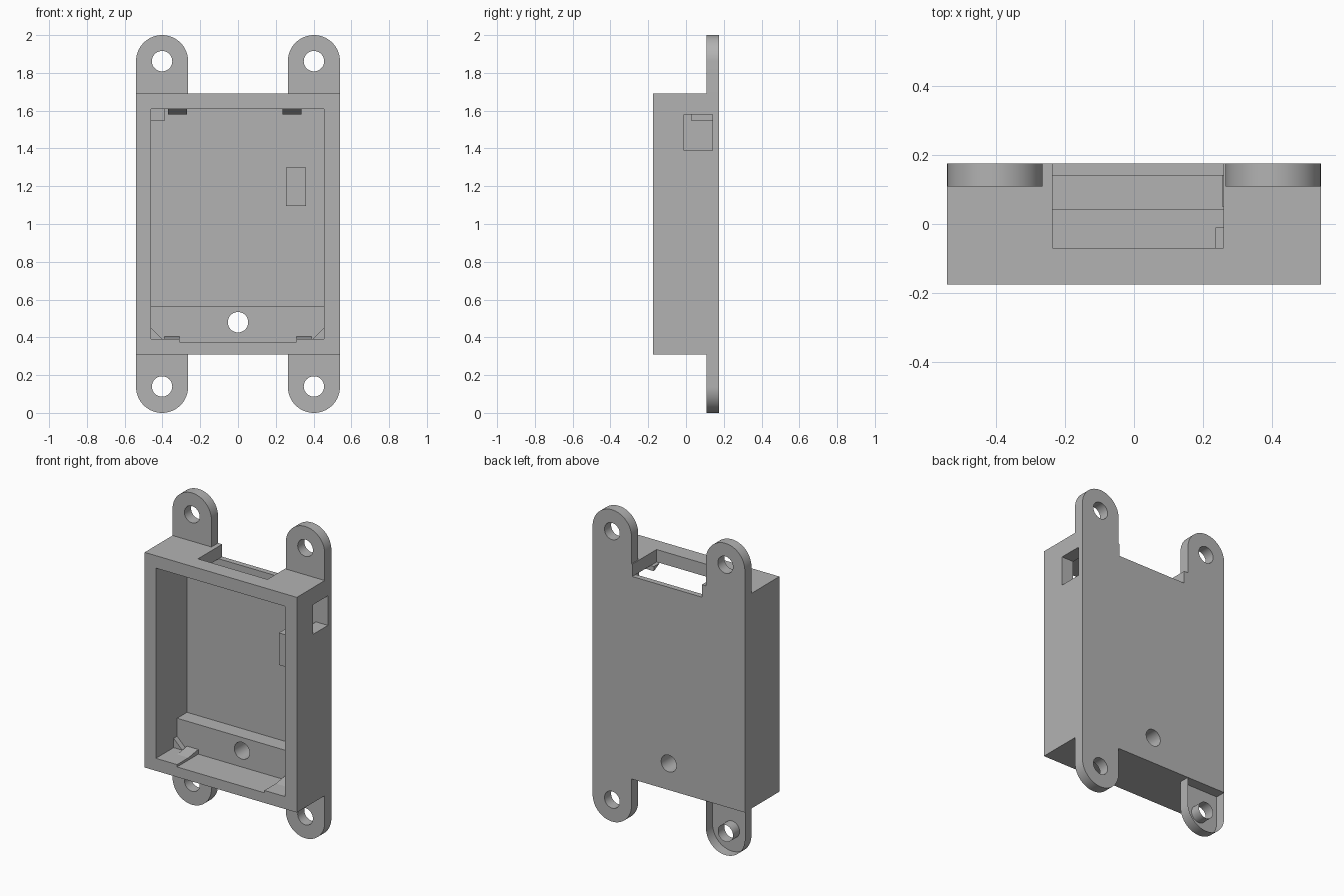
import bpy, bmesh, math
from mathutils import Matrix

cube = bpy.data.objects.get("Cube")
if cube:
    bpy.data.objects.remove(cube, do_unlink=True)

grey = bpy.data.materials.new("plain_grey")
grey.use_nodes = True
COLOUR = (0.45, 0.45, 0.45, 1)
grey.diffuse_color = COLOUR
grey.node_tree.nodes["Principled BSDF"].inputs["Base Color"].default_value = COLOUR


def finish(name, bm):
    bmesh.ops.recalc_face_normals(bm, faces=bm.faces)
    mesh = bpy.data.meshes.new(name)
    bm.to_mesh(mesh)
    bm.free()
    mesh.materials.append(grey)
    ob = bpy.data.objects.new(name, mesh)
    bpy.context.collection.objects.link(ob)
    return ob


def box(name, xs, ys, zs):
    bm = bmesh.new()
    bmesh.ops.create_cube(bm, size=1)
    for v in bm.verts:
        v.co = [r[0] if c < 0 else r[1] for c, r in zip(v.co, (xs, ys, zs))]
    return finish(name, bm)


def prism(name, points, vector):
    """Extrude a closed outline along a vector."""
    bm = bmesh.new()
    face = bm.faces.new([bm.verts.new(p) for p in points])
    new = bmesh.ops.extrude_face_region(bm, geom=[face])["geom"]
    bmesh.ops.translate(bm, vec=vector, verts=[g for g in new if isinstance(g, bmesh.types.BMVert)])
    return finish(name, bm)


def drill(x, z):
    bm = bmesh.new()
    bmesh.ops.create_cone(bm, cap_ends=True, segments=40, radius1=0.054, radius2=0.054,
                          depth=0.6, matrix=Matrix.Translation((x, 0.15, z)) @ Matrix.Rotation(math.pi / 2, 4, "X"))
    return finish("hole_cutter", bm)


def combine(target, other, operation):
    mod = target.modifiers.new("shape", "BOOLEAN")
    mod.operation, mod.solver, mod.object = operation, "EXACT", other
    bpy.context.view_layer.objects.active = target
    bpy.ops.object.modifier_apply(modifier=mod.name)
    bpy.data.objects.remove(other, do_unlink=True)


def smooth(ob):
    bpy.ops.object.select_all(action="DESELECT")
    ob.select_set(True)
    bpy.context.view_layer.objects.active = ob
    bpy.ops.object.shade_smooth_by_angle(angle=math.radians(30))


BACK, EAR_FRONT, FLOOR, CEILING = 0.175, 0.108, 0.39, 1.61
LEFT, RIGHT, INNER_BACK, LEDGE = 0.455, -0.46, 0.14, 0.04


def ear(name, side, top, root):
    """Rounded mounting tab standing above or below the case."""
    r, x = 0.138, side * 0.402
    zc, sign = (1.862, 1) if top else (0.138, -1)
    outline = [(x - r, EAR_FRONT, root), (x + r, EAR_FRONT, root)]
    for i in range(33):
        a = math.pi * i / 32
        outline.append((x + r * math.cos(a), EAR_FRONT, zc + sign * r * math.sin(a)))
    return prism(name, outline, (0, BACK - EAR_FRONT, 0))


# Case with three solid ears
case = box("case", (-0.54, 0.54), (-0.175, BACK), (0.31, 1.69))
for side, top in ((-1, True), (1, True), (1, False)):
    combine(case, ear("ear", side, top, 1.65 if top else 0.35), "UNION")

# Display pocket, floor groove, top slot and side window
for xs, ys, zs in (
    ((RIGHT, LEFT), (-0.3, INNER_BACK), (FLOOR, CEILING)),
    ((-0.31, 0.31), (-0.3, LEDGE), (0.375, 0.5)),
    ((-0.235, 0.258), (-0.07, 0.3), (CEILING, 1.8)),
    ((0.4, 0.7), (-0.01, INNER_BACK), (1.39, 1.58)),
):
    combine(case, box("cutter", xs, ys, zs), "DIFFERENCE")
for x, z in ((-0.402, 1.862), (0.402, 1.862), (0.402, 0.14), (0, 0.48)):
    combine(case, drill(x, z), "DIFFERENCE")
smooth(case)

# Lower ear that is hollow and open at the back
hollow = ear("open_back_ear", -1, False, 0.31)
combine(hollow, drill(-0.402, 0.14), "DIFFERENCE")
bm = bmesh.new()
bm.from_mesh(hollow.data)
bmesh.ops.delete(bm, geom=[f for f in bm.faces if f.normal.y > 0.9 or f.normal.z > 0.9 and f.calc_center_median().z > 0.3],
                 context="FACES")
bm.to_mesh(hollow.data)
bm.free()
smooth(hollow)

# Drilled ledge along the pocket floor
ledge = box("bottom_ledge", (RIGHT, LEFT), (LEDGE, INNER_BACK), (0.375, 0.565))
combine(ledge, drill(0, 0.48), "DIFFERENCE")
smooth(ledge)

# Support blocks inside the pocket
box("back_support_block", (0.255, 0.36), (0.05, INNER_BACK), (1.095, 1.3))
box("corner_block", (RIGHT, -0.39), (0.03, INNER_BACK), (1.545, CEILING))

# Wedge clips under the top wall
for name, x in (("top_clip_right", -0.37), ("top_clip_left", 0.235)):
    prism(name, [(x, -0.07, CEILING), (x, -0.01, CEILING), (x, -0.01, 1.58)], (0.1, 0, 0))

# Corner gussets and shallow ramps on the pocket floor
for name, wall, s in (("right", RIGHT, 1), ("left", LEFT, -1)):
    prism("gusset_" + name, [(wall, 0.005, FLOOR), (wall + s * 0.06, 0.005, FLOOR), (wall, 0.005, 0.45)],
          (0, LEDGE - 0.005, 0))
    x = -s * 0.39
    prism("bottom_clip_" + name, [(x, -0.06, FLOOR), (x, LEDGE, FLOOR), (x, LEDGE, 0.405)], (s * 0.08, 0, 0))
